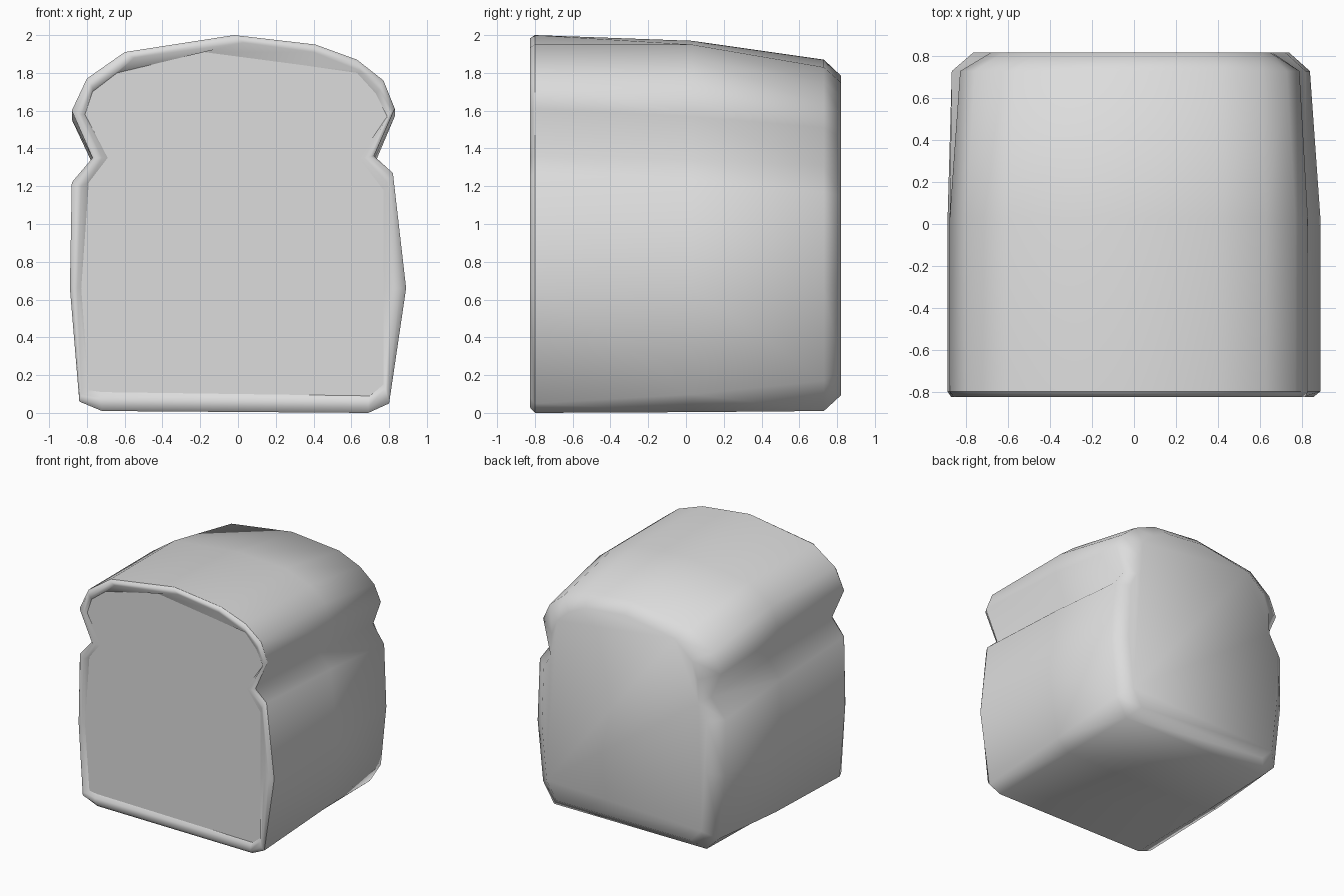
import bpy
import bmesh
import math

cube = bpy.data.objects.get("Cube")
if cube:
    bpy.data.objects.remove(cube)

grey = bpy.data.materials.new("plain grey")
grey.use_nodes = True
grey.diffuse_color = (0.72, 0.72, 0.72, 1)
grey.node_tree.nodes["Principled BSDF"].inputs["Base Color"].default_value = (0.72, 0.72, 0.72, 1)

# Loaf outline (x, z), going round from the lower left
OUTLINE = [(-.72, .01), (-.84, .06), (-.89, .66), (-.88, 1.22), (-.77, 1.35),
           (-.88, 1.6), (-.8, 1.77), (-.6, 1.91), (-.02, 2), (.41, 1.95),
           (.63, 1.87), (.77, 1.76), (.83, 1.61), (.72, 1.36), (.82, 1.27),
           (.89, .66), (.8, .05), (.69, 0)]
# Lower, narrower outline near the back
BACK = [(-.7, .01), (-.81, .12), (-.87, .66), (-.87, 1.12), (-.74, 1.27),
        (-.83, 1.48), (-.76, 1.64), (-.57, 1.79), (-.02, 1.87), (.41, 1.83),
        (.6, 1.75), (.73, 1.64), (.79, 1.51), (.72, 1.31), (.82, 1.17),
        (.84, .66), (.79, .17), (.69, .01)]
# Outline of the cut face, matching the loaf outline point by point
CUT = [(-.72, .11), (-.79, .12), (-.83, .66), (-.79, 1.22), (-.69, 1.35),
       (-.81, 1.58), (-.77, 1.7), (-.64, 1.8), (-.18, 1.91), (.35, 1.84),
       (.63, 1.8), (.73, 1.69), (.79, 1.57), (.64, 1.35), (.77, 1.18),
       (.77, .66), (.77, .15), (.7, .09)]
# Inner lip of the crust rim
LIP = [(-.73, .08), (-.83, .1), (-.85, .66), (-.83, 1.2), (-.72, 1.35),
       (-.83, 1.58), (-.77, 1.72), (-.55, 1.88), (.03, 1.96), (.4, 1.91),
       (.65, 1.81), (.75, 1.71), (.8, 1.58), (.67, 1.35), (.79, 1.22),
       (.81, .66), (.78, .13), (.69, .07)]
APEX = 8
NOTCHES = (4, 13)


def ring(points, y):
    return [(x, y, z) for x, z in points]


def blend(a, b, t):
    return [(p[0] + (q[0] - p[0]) * t, p[1] + (q[1] - p[1]) * t) for p, q in zip(a, b)]


def loft(name, rings, cap):
    bm = bmesh.new()
    loops = [[bm.verts.new(co) for co in r] for r in rings]
    for a, b in zip(loops, loops[1:]):
        for i in range(len(a)):
            j = (i + 1) % len(a)
            bm.faces.new((a[i], a[j], b[j], b[i]))
    if cap:
        bm.faces.new(loops[-1])
    bm.normal_update()
    mesh = bpy.data.meshes.new(name)
    bm.to_mesh(mesh)
    bm.free()
    mesh.materials.append(grey)
    obj = bpy.data.objects.new(name, mesh)
    bpy.context.collection.objects.link(obj)
    bpy.ops.object.select_all(action='DESELECT')
    obj.select_set(True)
    bpy.context.view_layer.objects.active = obj
    bpy.ops.object.shade_smooth_by_angle(angle=math.radians(80))


# Middle outline: full crown, with the side grooves already sinking
sunk = blend(OUTLINE, BACK, .4)
middle = [(p[0], s[1] if p[1] < 1.7 else p[1]) for p, s in zip(OUTLINE, sunk)]
middle[APEX] = (-.02, 1.97)

# Back end: inset outline with a narrower crown and shallow notches
end = [(x * (.82 if z > 1.4 else .88), .93 + (z - .93) * .91) for x, z in BACK]
for n in NOTCHES:
    near = (end[n - 1][0] + end[n + 1][0]) / 2
    end[n] = ((end[n][0] + near) / 2, end[n][1])

# Crust: lofted body with a rounded back
loft("crust", [ring(OUTLINE, -.8), ring(middle, .03), ring(BACK, .73), ring(end, .82)], True)

# Crust rim: bevelled edge, then a lip stepping into the cut face
bevel = blend(OUTLINE, LIP, .4)
loft("crust_rim", [ring(CUT, -.805), ring(LIP, -.82), ring(bevel, -.825), ring(OUTLINE, -.8)], False)

# Cut face: flat slice
loft("cut_face", [list(reversed(ring(CUT, -.805)))], True)
